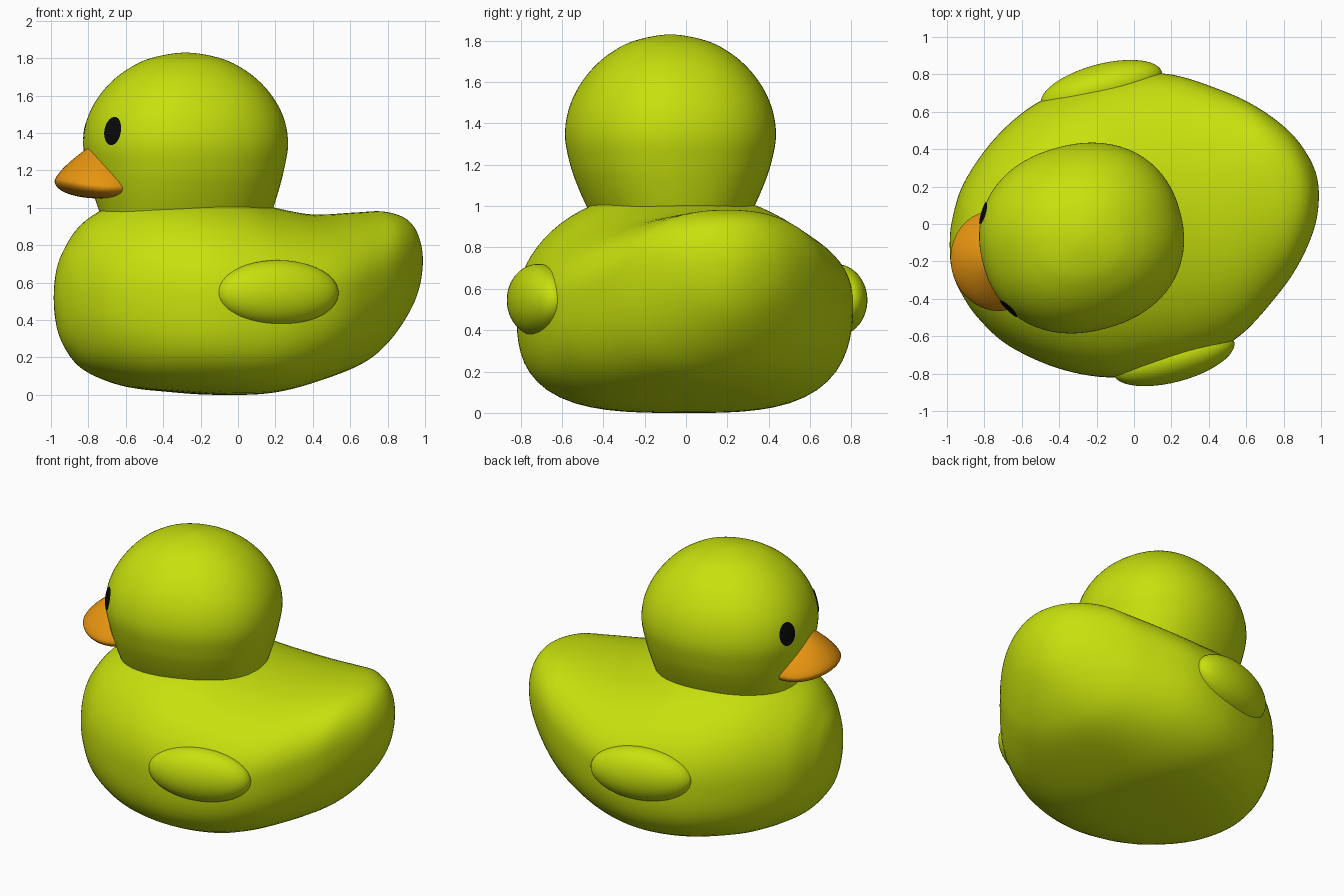
import bpy, bmesh, math
from mathutils import Vector

if "Cube" in bpy.data.objects:
    bpy.data.objects.remove(bpy.data.objects["Cube"])

YAW = math.radians(15)      # the duck is turned; local -x is forward


def material(name, rgb):
    m = bpy.data.materials.new(name)
    m.diffuse_color = (*rgb, 1)
    m.use_nodes = True
    m.node_tree.nodes["Principled BSDF"].inputs["Base Color"].default_value = m.diffuse_color
    return m


GREEN = material("lime_yellow", (0.57, 0.75, 0.004))
ORANGE = material("beak_orange", (0.80, 0.30, 0.005))
BLACK = material("eye_black", (0.003, 0.003, 0.003))


def finish(name, bm, mat):
    bmesh.ops.recalc_face_normals(bm, faces=bm.faces)
    me = bpy.data.meshes.new(name)
    bm.to_mesh(me)
    bm.free()
    me.materials.append(mat)
    me.shade_smooth()
    ob = bpy.data.objects.new(name, me)
    ob.rotation_euler.z = YAW
    bpy.context.collection.objects.link(ob)
    return ob


def spline(rows, t):
    """Catmull-Rom through table rows; ends mirrored so that poles are round."""
    def mirror(end, nxt):
        return [nxt[0]] + [2 * a - b for a, b in zip(end[1:], nxt[1:])]
    ext = [mirror(rows[0], rows[1])] + rows + [mirror(rows[-1], rows[-2])]
    i = min(int(t), len(rows) - 2)
    f = t - i
    return [0.5 * (2 * b + (c - a) * f + (2 * a - 5 * b + 4 * c - d) * f * f
                   + (3 * b - a - 3 * c + d) * f ** 3)
            for a, b, c, d in zip(*ext[i:i + 4])]


def super_point(a, n):
    c, s = math.cos(a), math.sin(a)
    r = (abs(c) ** n + abs(s) ** n) ** (-1 / n)
    return c * r, s * r


def loft(bm, point, rows, steps=6, seg=72):
    """Skin rings point(t, angle) along the table, closing both ends."""
    count = (len(rows) - 1) * steps
    rings = [[bm.verts.new(point(k / steps, 2 * math.pi * j / seg)) for j in range(seg)]
             for k in range(count + 1)]
    for r0, r1 in zip(rings, rings[1:]):
        for j in range(seg):
            k = (j + 1) % seg
            bm.faces.new((r0[j], r0[k], r1[k], r1[j]))
    bmesh.ops.remove_doubles(bm, verts=bm.verts, dist=1e-5)


# Body: cross-sections along the length
# x, bottom, top, widest height, half width, lower exponent, upper exponent
BODY = [
    [-1.005, .52, .52, .52, 0, 2, 2],
    [-.985, .36, .68, .52, .13, 2, 2],
    [-.935, .24, .80, .52, .27, 2.1, 2],
    [-.82, .125, .94, .52, .45, 2.4, 2],
    [-.60, .045, 1.05, .52, .635, 2.8, 2],
    [-.35, .015, 1.08, .52, .755, 3.1, 2],
    [-.10, .0, 1.07, .52, .79, 3.2, 2],
    [.15, .01, 1.01, .53, .785, 3.0, 2],
    [.40, .07, .965, .56, .72, 2.7, 2.1],
    [.65, .16, .975, .63, .56, 2.4, 2.2],
    [.80, .27, .98, .69, .43, 2.2, 2.3],
    [.92, .42, .94, .71, .28, 2, 2.2],
    [.985, .56, .85, .72, .14, 2, 2],
    [1.01, .72, .72, .72, 0, 2, 2],
]


def body_point(t, a):
    x, zb, zt, zc, w, nl, nu = spline(BODY, t)
    up = math.sin(a) >= 0
    c, s = super_point(a, nu if up else nl)
    return Vector((x, w * c, zc + s * ((zt - zc) if up else (zc - zb))))


bm = bmesh.new()
loft(bm, body_point, BODY)
finish("body", bm, GREEN)

# Head with neck: rings up the height (z, length scale, width scale)
HEAD = [
    [.96, .83, .74], [1.0, .86, .79], [1.1, .915, .88], [1.2, .96, .95],
    [1.33, 1, 1], [1.45, .975, .975], [1.56, .89, .89], [1.66, .75, .75],
    [1.74, .57, .57], [1.80, .34, .34], [1.83, 0, 0],
]


def head_point(t, a):
    z, sx, sy = spline(HEAD, t)
    c, s = super_point(a, 2.2)
    return Vector((-.29 + .545 * sx * c, .50 * sy * s, z))


bm = bmesh.new()
loft(bm, head_point, HEAD)
finish("head", bm, GREEN)

# Eyes: thin oval patches lying on the head surface
for side, name in ((1, "left_eye"), (-1, "right_eye")):
    bm = bmesh.new()
    t0, a0 = 4.67, math.pi + side * -.545

    def eye_point(r, b):
        t, a = t0 + r * .63 * math.sin(b), a0 + r * .118 * math.cos(b)
        p = head_point(t, a)
        n = (head_point(t, a + .01) - p).cross(head_point(t + .01, a) - p).normalized()
        return p + n * .006

    rings = [[bm.verts.new(eye_point(r / 5, math.tau * j / 32)) for j in range(32)]
             for r in range(6)]
    for r0, r1 in zip(rings, rings[1:]):
        for j in range(32):
            bm.faces.new((r0[j], r0[(j + 1) % 32], r1[(j + 1) % 32], r1[j]))
    bmesh.ops.remove_doubles(bm, verts=bm.verts, dist=1e-5)
    finish(name, bm, BLACK)

# Beak: sphere shaped into a peaked top, rounded underside and drooping sides
bm = bmesh.new()
bmesh.ops.create_uvsphere(bm, u_segments=48, v_segments=32, radius=1)
for v in bm.verts:
    x, y, z = v.co
    r = min(1, math.hypot(x, y))
    h = .22 * (1 - r) ** .7 if z > 0 else .095 * z
    v.co = (-.76 + .245 * x, .27 * y, 1.145 + h - .035 * y * y)
finish("beak", bm, ORANGE)

# Wings: flattened ovals on both sides
for side, name in ((1, "left_wing"), (-1, "right_wing")):
    bm = bmesh.new()
    bmesh.ops.create_uvsphere(bm, u_segments=48, v_segments=32, radius=1)
    for v in bm.verts:
        x, y, z = v.co
        v.co = (.02 + .335 * x, side * .745 + .13 * y, .545 + .175 * z)
    finish(name, bm, GREEN)
